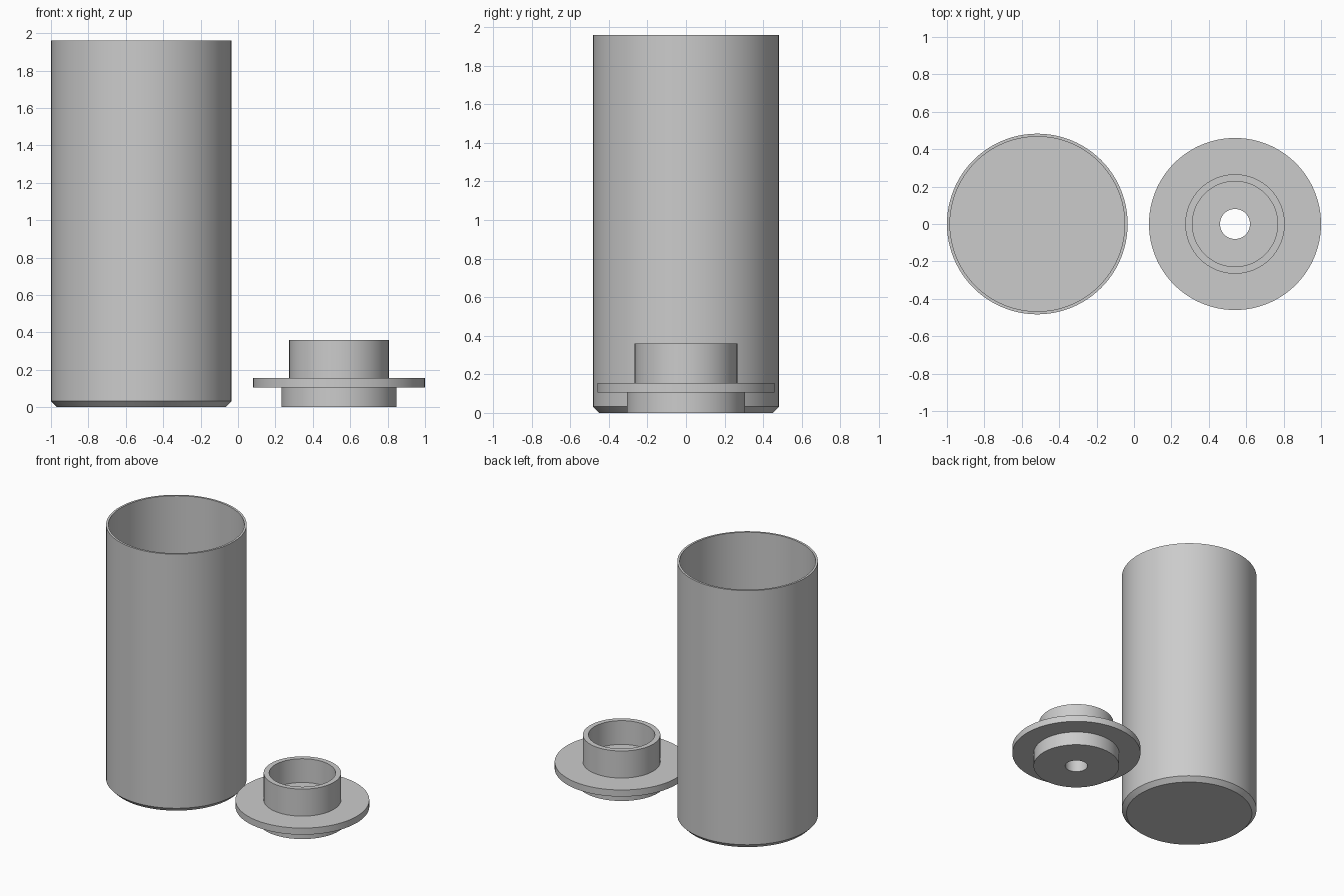
import bpy, bmesh, math

if "Cube" in bpy.data.objects:
    bpy.data.objects.remove(bpy.data.objects["Cube"])

SEGMENTS = 96

grey = bpy.data.materials.new("plain grey")
grey.diffuse_color = (0.6, 0.6, 0.6, 1.0)
grey.use_nodes = True
grey.node_tree.nodes["Principled BSDF"].inputs["Base Color"].default_value = grey.diffuse_color


def lathe(name, profile, x, closed):
    """Revolve a (radius, z) profile about z; open profiles start and end on the axis."""
    bm = bmesh.new()
    verts = [bm.verts.new((r, 0, z)) for r, z in profile]
    pairs = list(zip(verts, verts[1:]))
    if closed:
        pairs.append((verts[-1], verts[0]))
    edges = [bm.edges.new(p) for p in pairs]
    bmesh.ops.spin(bm, geom=verts + edges, cent=(0, 0, 0), axis=(0, 0, 1),
                   angle=2 * math.pi, steps=SEGMENTS, use_duplicate=False)
    bmesh.ops.remove_doubles(bm, verts=bm.verts[:], dist=1e-5)
    bmesh.ops.recalc_face_normals(bm, faces=bm.faces[:])
    mesh = bpy.data.meshes.new(name)
    bm.to_mesh(mesh)
    bm.free()
    mesh.materials.append(grey)
    obj = bpy.data.objects.new(name, mesh)
    obj.location.x = x
    bpy.context.collection.objects.link(obj)
    bpy.ops.object.select_all(action='DESELECT')
    obj.select_set(True)
    bpy.context.view_layer.objects.active = obj
    bpy.ops.object.shade_smooth_by_angle(angle=math.radians(30))
    return obj


# Open thin-walled canister with a chamfered base
lathe("canister", [(0, 0), (0.45, 0), (0.483, 0.033), (0.483, 1.96),
                   (0.467, 1.96), (0.467, 0.035), (0, 0.035)], -0.517, False)

# Flanged lid: lower plug, wide flange, hollow collar and a through hole
lathe("lid", [(0.08, 0), (0.307, 0), (0.307, 0.105), (0.46, 0.105),
              (0.46, 0.155), (0.266, 0.155), (0.266, 0.36), (0.228, 0.36),
              (0.228, 0.18), (0.08, 0.18)], 0.54, True)
